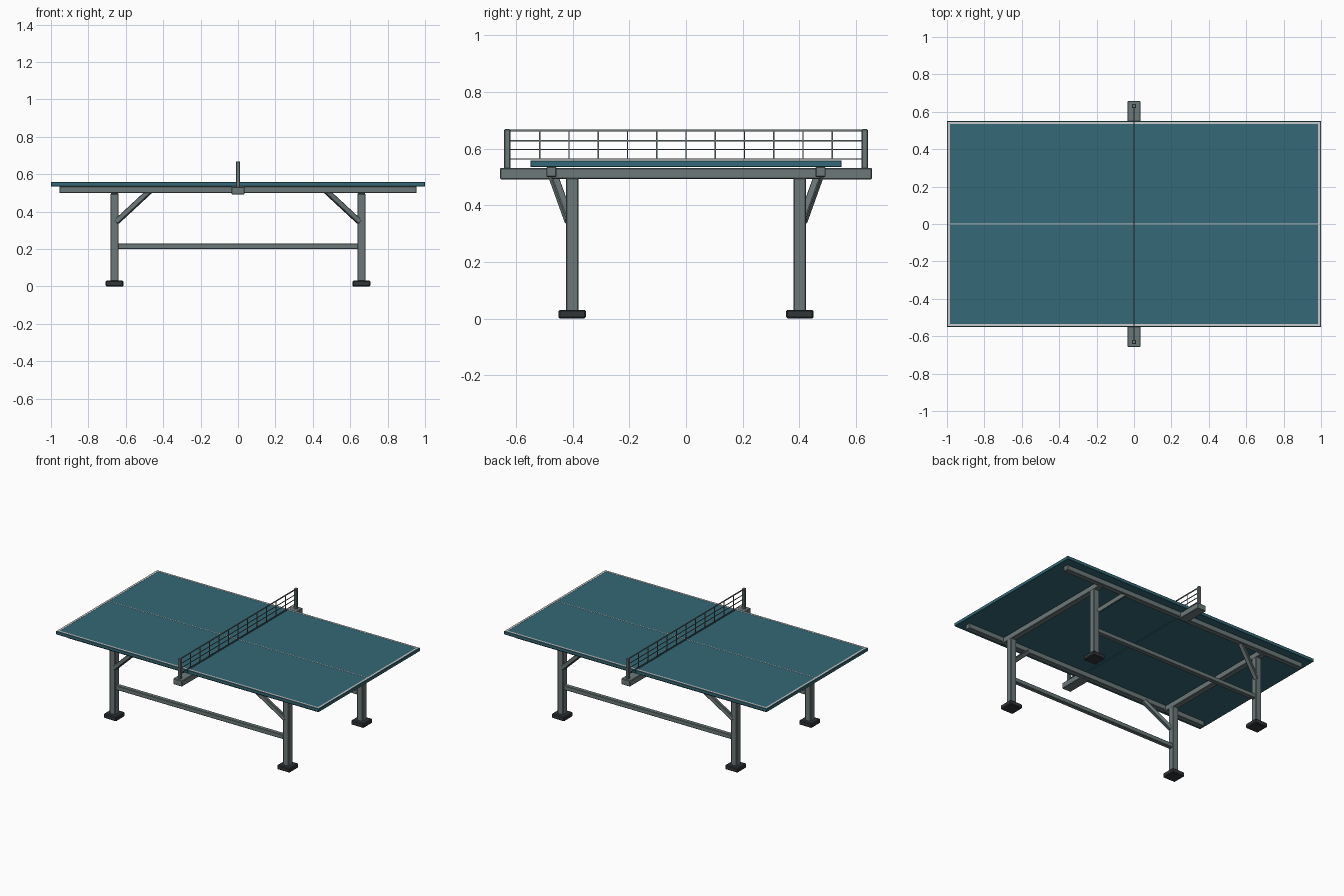
import bpy, bmesh
from mathutils import Vector

if "Cube" in bpy.data.objects:
    bpy.data.objects.remove(bpy.data.objects["Cube"])


def material(name, color):
    m = bpy.data.materials.new(name)
    m.diffuse_color = (*color, 1)
    m.use_nodes = True
    m.node_tree.nodes["Principled BSDF"].inputs["Base Color"].default_value = m.diffuse_color
    return m


STEEL = material("steel", (0.15, 0.19, 0.19))
TEAL = material("teal_surface", (0.035, 0.14, 0.18))
WHITE = material("line_white", (0.8, 0.8, 0.78))
DARK = material("dark_rubber", (0.03, 0.035, 0.04))


def box(name, lo, hi, mat, bevel=0.0):
    """Box between two corners, with an optional chamfer."""
    lo, hi = Vector(lo), Vector(hi)
    bm = bmesh.new()
    bmesh.ops.create_cube(bm, size=1)
    bmesh.ops.scale(bm, vec=hi - lo, verts=bm.verts)
    if bevel:
        bmesh.ops.bevel(bm, geom=bm.edges[:], offset=bevel, segments=1, affect='EDGES')
    me = bpy.data.meshes.new(name)
    bm.to_mesh(me)
    bm.free()
    me.materials.append(mat)
    ob = bpy.data.objects.new(name, me)
    ob.location = (lo + hi) / 2
    bpy.context.collection.objects.link(ob)
    return ob


def strut(name, a, b, width, mat, bevel=0.0):
    """Square bar running from a to b."""
    a, b = Vector(a), Vector(b)
    h, w = (b - a).length / 2, width / 2
    ob = box(name, (-w, -w, -h), (w, w, h), mat, bevel)
    ob.rotation_mode = 'QUATERNION'
    ob.rotation_quaternion = (b - a).to_track_quat('Z', 'Y')
    ob.location = (a + b) / 2
    return ob


def span(a, b):
    return min(a, b), max(a, b)


for sx, end in ((-1, "left"), (1, "right")):
    # table top half with painted lines
    x0, x1 = span(sx * 0.002, sx)
    box(f"{end}_top", (x0, -0.55, 0.535), (x1, 0.55, 0.558), TEAL, 0.002)
    a, b = span(sx * 0.983, sx * 0.996)
    box(f"{end}_end_line", (a, -0.546, 0.556), (b, 0.546, 0.559), WHITE)
    x0, x1 = span(sx * 0.002, sx * 0.983)
    box(f"{end}_centre_line", (x0, -0.002, 0.556), (x1, 0.002, 0.559), WHITE)
    for sy, side in ((-1, "front"), (1, "back")):
        a, b = span(sy * 0.534, sy * 0.546)
        box(f"{end}_{side}_side_line", (x0, a, 0.556), (x1, b, 0.559), WHITE)

    # crossbeam joining the pair of legs
    cx = sx * 0.66
    box(f"{end}_crossbeam", (cx - 0.02, -0.475, 0.493), (cx + 0.02, 0.475, 0.532), STEEL, 0.003)

    for sy, side in ((-1, "front"), (1, "back")):
        cy = sy * 0.402
        # leg, foot and diagonal brace
        box(f"{side}_{end}_leg", (cx - 0.022, cy - 0.022, 0.025),
            (cx + 0.022, cy + 0.022, 0.497), STEEL, 0.004)
        box(f"{side}_{end}_foot", (cx - 0.048, cy - 0.048, 0),
            (cx + 0.048, cy + 0.048, 0.031), DARK, 0.005)
        strut(f"{side}_{end}_brace", (sx * 0.65, sy * 0.412, 0.345),
              (sx * 0.47, sy * 0.472, 0.512), 0.028, STEEL, 0.003)

for sy, side in ((-1, "front"), (1, "back")):
    # long rail under the top and lower stretcher
    cy = sy * 0.475
    box(f"{side}_rail", (-0.955, cy - 0.018, 0.5), (0.955, cy + 0.018, 0.536), STEEL, 0.003)
    cy = sy * 0.402
    box(f"{side}_stretcher", (-0.645, cy - 0.015, 0.2), (0.645, cy + 0.015, 0.23), STEEL, 0.003)
    # net bracket and post
    a, b = span(sy * 0.47, sy * 0.657)
    box(f"{side}_net_bracket", (-0.034, a, 0.492), (0.034, b, 0.532), STEEL, 0.003)
    cy = sy * 0.631
    box(f"{side}_net_post", (-0.011, cy - 0.011, 0.528), (0.011, cy + 0.011, 0.669), STEEL, 0.003)

# net wires
for i, z in enumerate((0.564, 0.597, 0.628, 0.664)):
    w = 0.003 if i == 3 else 0.002
    box(f"net_wire_{i}", (-w, -0.622, z - w), (w, 0.622, z + w), STEEL)
for i in range(1, 12):
    y = -0.62 + i * 1.24 / 12
    box(f"net_bar_{i}", (-0.002, y - 0.002, 0.563), (0.002, y + 0.002, 0.664), STEEL)
